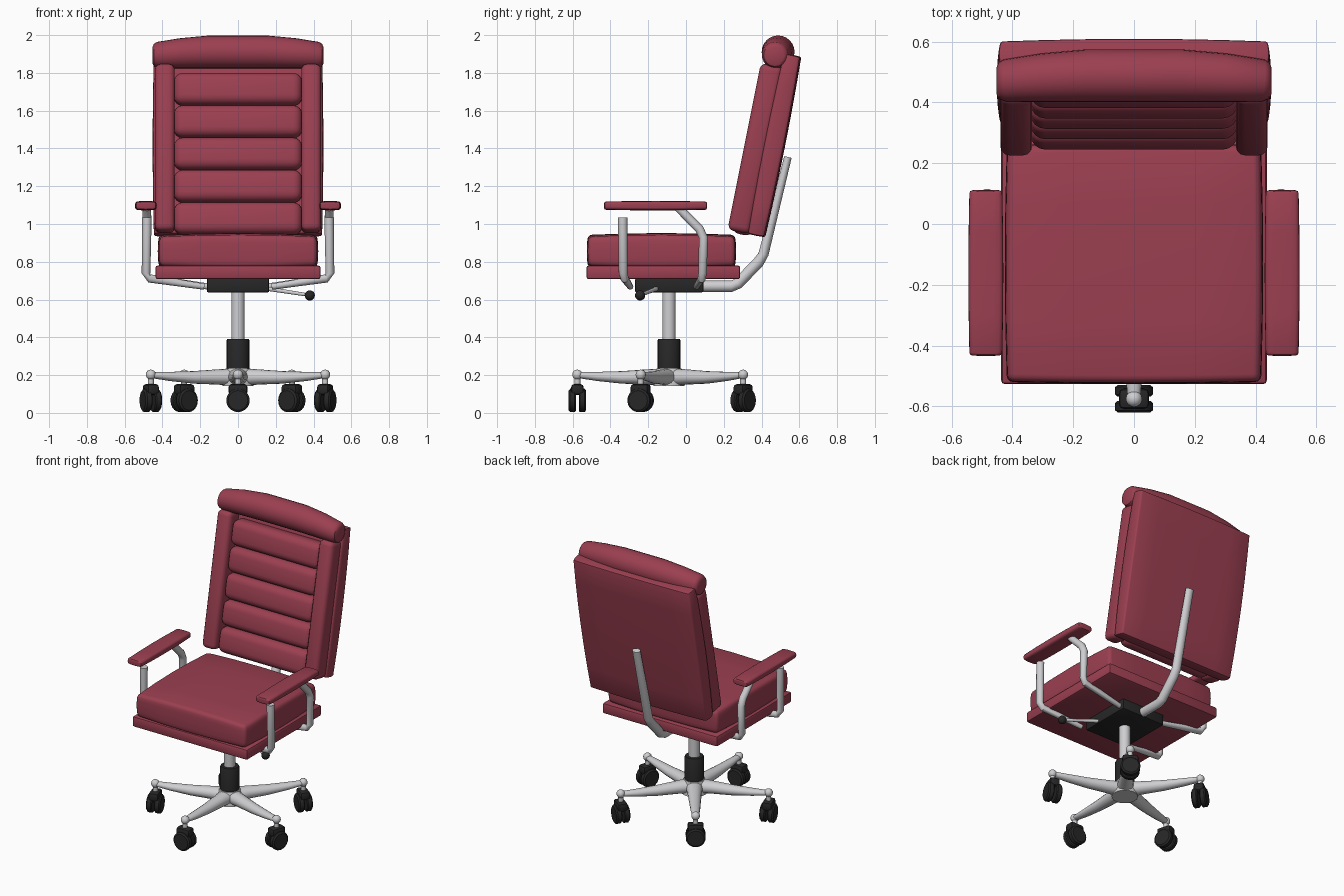
import bpy, bmesh, math
from mathutils import Vector, Matrix

if "Cube" in bpy.data.objects:
    bpy.data.objects.remove(bpy.data.objects["Cube"])


def material(name, col):
    m = bpy.data.materials.new(name)
    m.diffuse_color = (*col, 1)
    m.use_nodes = True
    m.node_tree.nodes["Principled BSDF"].inputs["Base Color"].default_value = m.diffuse_color
    return m


RED = material("red leather", (0.33, 0.05, 0.082))
METAL = material("light metal", (0.62, 0.62, 0.64))
BLACK = material("black plastic", (0.02, 0.02, 0.02))
X, Y, Z = Vector((1, 0, 0)), Vector((0, 1, 0)), Vector((0, 0, 1))


def finish(name, bm, mat, xf=None):
    if xf:
        bm.transform(xf)
    bmesh.ops.recalc_face_normals(bm, faces=bm.faces)
    me = bpy.data.meshes.new(name)
    bm.to_mesh(me)
    bm.free()
    me.materials.append(mat)
    for p in me.polygons:
        p.use_smooth = True
    me.set_sharp_from_angle(angle=math.radians(38))
    ob = bpy.data.objects.new(name, me)
    bpy.context.collection.objects.link(ob)
    return ob


def pad(name, mat, lo, hi, bevel=0.01, segs=2, cuts=0, k=(0, 0, 0), xf=None):
    """Rounded box; k shrinks each axis towards the corners so faces bulge."""
    lo, hi = Vector(lo), Vector(hi)
    c, h = (lo + hi) / 2, (hi - lo) / 2
    bm = bmesh.new()
    bmesh.ops.create_cube(bm, size=2)
    if cuts:
        bmesh.ops.subdivide_edges(bm, edges=bm.edges[:], cuts=cuts, use_grid_fill=True)
    for v in bm.verts:
        u = v.co.copy()
        for i in range(3):
            s = (u[(i + 1) % 3] ** 2 + u[(i + 2) % 3] ** 2) / 2
            v.co[i] = c[i] + h[i] * u[i] * (1 - k[i] * s)
    bm.normal_update()
    edges = [e for e in bm.edges if e.calc_face_angle(0) > 0.8]
    bmesh.ops.bevel(bm, geom=edges, offset=bevel, segments=segs, profile=0.5,
                    affect='EDGES', clamp_overlap=True)
    return finish(name, bm, mat, xf)


def tube(name, mat, pts, radii, ref=Y, n=16, xf=None):
    """Loft of elliptical rings along a path; radii are numbers or (side, up)."""
    pts = [Vector(p) for p in pts]
    if not isinstance(radii, list):
        radii = [radii] * len(pts)
    bm = bmesh.new()
    rings = []
    for i, p in enumerate(pts):
        a, b = pts[max(i - 1, 0)], pts[min(i + 1, len(pts) - 1)]
        t = (b - a).normalized()
        side = t.cross(ref).normalized()
        up = side.cross(t)
        r = radii[i] if isinstance(radii[i], tuple) else (radii[i], radii[i])
        rings.append([bm.verts.new(p + side * r[0] * math.cos(q) + up * r[1] * math.sin(q))
                      for q in (2 * math.pi * j / n for j in range(n))])
    for r0, r1 in zip(rings, rings[1:]):
        for j in range(n):
            bm.faces.new((r0[j], r0[(j + 1) % n], r1[(j + 1) % n], r1[j]))
    bm.faces.new(rings[0])
    bm.faces.new(rings[-1])
    return finish(name, bm, mat, xf)


def ball(name, mat, loc, r, xf=None):
    bm = bmesh.new()
    bmesh.ops.create_uvsphere(bm, u_segments=16, v_segments=10, radius=r)
    bm.transform(Matrix.Translation(loc))
    return finish(name, bm, mat, xf)


# Seat
pad("seat_base", RED, (-0.437, -0.527, 0.708), (0.437, 0.287, 0.78), 0.012)
pad("seat_cushion", RED, (-0.425, -0.525, 0.76), (0.425, 0.265, 0.952), 0.022, 3, 3,
    (0.03, 0.025, 0.2))

# Backrest, built upright then tilted
tilt = Matrix.Translation((0, 0.22, 0.97)) @ Matrix.Rotation(math.radians(-11.3), 4, 'X')
pad("back_shell", RED, (-0.452, 0.095, -0.002), (0.452, 0.212, 0.975), 0.008, 2, 5,
    (0.03, 0.28, 0.01), tilt)
for s, side in ((-1, "left"), (1, "right")):
    x0, x1 = sorted((s * 0.335, s * 0.44))
    pad("back_bolster_" + side, RED, (x0, 0, 0.0), (x1, 0.12, 0.9), 0.03, 3, xf=tilt)
for i in range(5):
    z = 0.075 + i * 0.1745
    pad(f"back_rib_{i + 1}", RED, (-0.34, 0.018, z - 0.086), (0.34, 0.14, z + 0.086),
        0.048, 4, xf=tilt)

# Headrest roll
hx = [(-0.452, 0.045), (-0.445, 0.06), (-0.425, 0.07), (-0.3, 0.08), (-0.15, 0.087)]
hx += [(-x, r) for x, r in reversed(hx)]
tube("headrest", RED, [(x, 0.405 + max(r, 0.07) * 0.95, 1.824 + max(r, 0.07)) for x, r in hx],
     [r for x, r in hx], Z, 24)

# Back support bar
tube("back_bar", METAL, [(0, 0.06, 0.67), (0, 0.24, 0.67), (0, 0.275, 0.685),
                         (0, 0.385, 0.8), (0, 0.41, 0.84), (0, 0.54, 1.355)],
     [(0.03, 0.03)] * 4 + [(0.027, 0.03), (0.02, 0.028)], X)

# Armrests
for s, side in ((-1, "left"), (1, "right")):
    x0, x1 = sorted((s * 0.43, s * 0.545))
    pad("arm_pad_" + side, RED, (x0, -0.434, 1.072), (x1, 0.112, 1.122), 0.01, 2, 3,
        (0.12, 0.01, 0.25))
    tube("arm_front_leg_" + side, METAL,
         [(s * 0.482, -0.335, 1.035), (s * 0.487, -0.333, 0.74), (s * 0.47, -0.325, 0.712),
          (s * 0.18, -0.295, 0.668)], [0.025, 0.023, 0.022, 0.016])
    tube("arm_rear_leg_" + side, METAL,
         [(s * 0.482, -0.04, 1.085), (s * 0.482, 0.07, 0.975), (s * 0.484, 0.092, 0.93),
          (s * 0.487, 0.088, 0.74), (s * 0.47, 0.083, 0.712), (s * 0.15, 0.055, 0.668)],
         [0.022, 0.024, 0.024, 0.022, 0.022, 0.016])

# Tilt mechanism and lever
pad("mechanism", BLACK, (-0.165, -0.27, 0.638), (0.165, 0.092, 0.712), 0.008)
tube("lever", METAL, [(0.14, -0.15, 0.66), (0.37, -0.24, 0.624)], [0.012, 0.009], Z, 10)
ball("lever_knob", BLACK, (0.38, -0.243, 0.622), 0.027)

# Gas column
CY = -0.09
tube("column", METAL, [(0, CY, 0.36), (0, CY, 0.65)], 0.035, n=24)
tube("column_sleeve", BLACK, [(0, CY, 0.2), (0, CY, 0.385), (0, CY, 0.392)],
     [0.06, 0.06, 0.056], n=24)
tube("base_hub", METAL, [(0, CY, 0.142), (0, CY, 0.2), (0, CY, 0.235)],
     [0.082, 0.078, 0.066], n=20)

# Five star legs with twin-wheel casters, modelled along +x and rotated
for i in range(5):
    xf = Matrix.Translation((0, CY, 0)) @ Matrix.Rotation(math.radians(-90 + 72 * i), 4, 'Z')
    n = str(i + 1)
    tube("base_leg_" + n, METAL,
         [(0.03, 0, 0.19), (0.12, 0, 0.19), (0.25, 0, 0.188), (0.38, 0, 0.193),
          (0.48, 0, 0.2), (0.505, 0, 0.202)],
         [(0.055, 0.046), (0.045, 0.04), (0.037, 0.033), (0.03, 0.024), (0.021, 0.016),
          (0.012, 0.01)], Z, xf=xf)
    ball("caster_cap_" + n, METAL, (0.485, 0, 0.202), 0.027, xf)
    tube("caster_stem_" + n, METAL, [(0.485, 0, 0.14), (0.485, 0, 0.2)], 0.016, n=12, xf=xf)
    pad("caster_housing_" + n, BLACK, (0.452, -0.05, 0.095), (0.518, 0.05, 0.152),
        0.015, 2, xf=xf)
    for d in (-1, 1):
        tube(f"caster_wheel_{n}_{'inner' if d < 0 else 'outer'}", BLACK,
             [(0.485 + d * o, 0, 0.066) for o in (0.008, 0.014, 0.038, 0.046)],
             [0.056, 0.062, 0.062, 0.052], Z, 20, xf)
